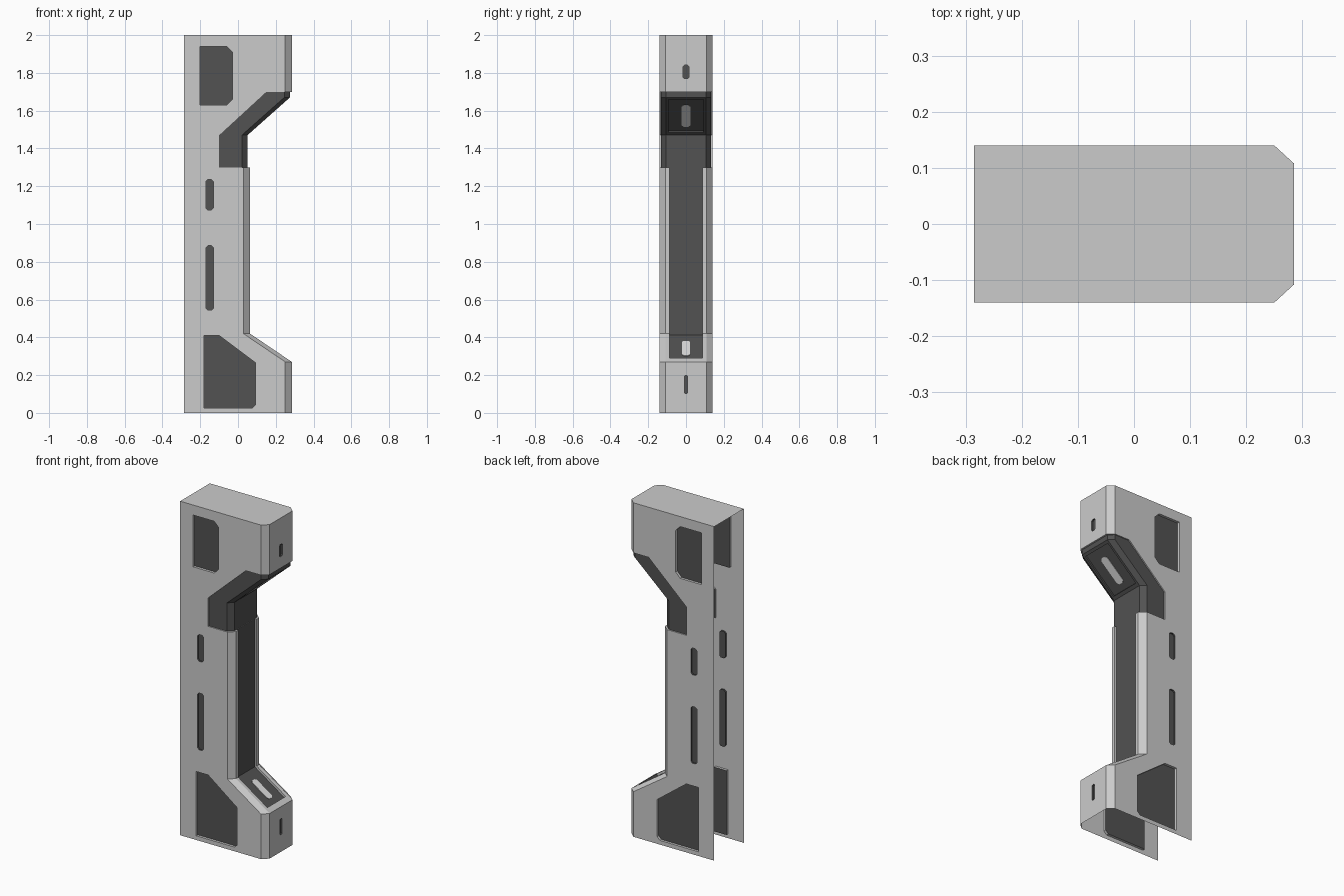
import bpy, bmesh
from mathutils import Vector as V

if "Cube" in bpy.data.objects:
    bpy.data.objects.remove(bpy.data.objects["Cube"])

LIGHT, DARK = 0, 1


def material(name, c):
    m = bpy.data.materials.new(name)
    m.diffuse_color = (c, c, c, 1)
    m.use_nodes = True
    m.node_tree.nodes["Principled BSDF"].inputs["Base Color"].default_value = m.diffuse_color
    return m


MATS = [material("light_grey", 0.6), material("dark_grey", 0.085)]
LAMP = [material("lamp_white", 0.75)]


def finish(name, bm, mats=MATS):
    bmesh.ops.recalc_face_normals(bm, faces=bm.faces)
    me = bpy.data.meshes.new(name)
    bm.to_mesh(me)
    bm.free()
    for m in mats:
        me.materials.append(m)
    ob = bpy.data.objects.new(name, me)
    bpy.context.collection.objects.link(ob)
    return ob


def prism(name, pts, vec, side=LIGHT, cap=DARK, mats=MATS):
    """Polygon swept along a vector."""
    bm = bmesh.new()
    a = [bm.verts.new(p) for p in pts]
    b = [bm.verts.new(V(p) + V(vec)) for p in pts]
    for ring in (a, b):
        bm.faces.new(ring).material_index = cap
    n = len(a)
    for i in range(n):
        j = (i + 1) % n
        bm.faces.new((a[i], a[j], b[j], b[i])).material_index = side
    return finish(name, bm, mats)


def chamfered(name, front, back_x, half, inner, shift, mat):
    """XZ profile swept along y, with its front corners chamfered."""
    pts = [(back_x, front[-1][1]), (back_x, front[0][1])] + front
    bm = bmesh.new()
    rows = []
    for y, s in ((-half, shift), (-inner, 0), (inner, 0), (half, shift)):
        rows.append([bm.verts.new((x - (s if i > 1 else 0), y, z))
                     for i, (x, z) in enumerate(pts)])
    n = len(pts)
    for r, q in zip(rows, rows[1:]):
        for i in range(n):
            j = (i + 1) % n
            bm.faces.new((r[i], r[j], q[j], q[i]))
    bm.faces.new(rows[0])
    bm.faces.new(rows[-1])
    for f in bm.faces:
        f.material_index = mat
    return finish(name, bm)


def cut(ob, cutter):
    mod = ob.modifiers.new("cut", 'BOOLEAN')
    mod.operation = 'DIFFERENCE'
    mod.solver = 'EXACT'
    mod.object = cutter
    dg = bpy.context.evaluated_depsgraph_get()
    me = bpy.data.meshes.new_from_object(ob.evaluated_get(dg))
    ob.modifiers.clear()
    ob.data = me
    bpy.data.objects.remove(cutter)


def slot(c, u, v, hl, hw):
    """Long octagon around c: u is the long direction, v the short one."""
    k = hw * 0.5
    c, u, v = V(c), V(u).normalized(), V(v)
    return [c + u * a + v * b for a, b in (
        (hl, -k), (hl, k), (hl - k, hw), (k - hl, hw),
        (-hl, k), (-hl, -k), (k - hl, -hw), (hl - k, -hw))]


def xz(pts, y):
    return [(x, y, z) for x, z in pts]


# main housing
body = chamfered("pillar_housing",
                 [(0.285, 0), (0.285, 0.27), (0.063, 0.42), (0.063, 1.455),
                  (0.285, 1.65), (0.285, 2)], -0.285, 0.14, 0.108, 0.035, LIGHT)

# dark bracket: slightly sunken band wrapping the upper bend
notch = prism("bracket_cutter", xz([(-0.10, 1.30), (-0.10, 1.47), (0.15, 1.70),
              (0.35, 1.70), (0.35, 1.30)], -0.2), (0, 0.4, 0), LIGHT, LIGHT)
core = chamfered("bracket_core", [(0.05, 1.2), (0.05, 1.47), (0.275, 1.67),
                 (0.275, 1.8)], -0.2, 0.133, 0.106, 0.03, DARK)
cut(notch, core)
cut(body, notch)

# recessed dark strip on the waist and the lower slope
cut(body, prism("strip_cutter", xz([(0.0505, 1.31), (0.0505, 0.413), (0.248, 0.279),
    (0.272, 0.315), (0.15, 0.5), (0.15, 1.31)], -0.087), (0, 0.174, 0), DARK, LIGHT))

# inset panel under the upper slope
a, b = V((0.05, 0, 1.47)), V((0.275, 0, 1.67))
up = (b - a).normalized()
nrm = V((up.z, 0, -up.x))
p, q = a.lerp(b, 0.07), a.lerp(b, 0.94)
panel = [w + V((0, -0.093, 0)) for w in (p - nrm * 0.01, q - nrm * 0.01,
                                         q + nrm * 0.03, p + nrm * 0.03)]
cut(body, prism("under_panel_cutter", panel, (0, 0.186, 0), DARK, DARK))

# side panels and side slots, on both sides
upper = [(-0.20, 1.63), (-0.06, 1.63), (-0.03, 1.66), (-0.03, 1.91),
         (-0.06, 1.94), (-0.20, 1.94)]
lower = [(-0.18, 0.025), (0.075, 0.025), (0.093, 0.043), (0.093, 0.265),
         (-0.10, 0.41), (-0.18, 0.41)]
for s in (-1, 1):
    for pts in (upper, lower):
        cut(body, prism("panel_cutter", xz(pts, s * 0.2), (0, -s * 0.075, 0)))
    for z, hl in ((1.155, 0.08), (0.715, 0.17)):
        cut(body, prism("slot_cutter", slot((-0.15, s * 0.2, z), (0, 0, 1), (1, 0, 0),
            hl, 0.02), (0, -s * 0.07, 0), DARK))

# small slots on the front ends
for z, hl, hw in ((1.805, 0.036, 0.015), (0.15, 0.048, 0.009)):
    cut(body, prism("front_slot_cutter", slot((0.35, 0, z), (0, 0, 1), (0, 1, 0),
        hl, hw), (-0.075, 0, 0), DARK))

# open the back and the bottom
bm = bmesh.new()
bm.from_mesh(body.data)
gone = [f for f in bm.faces if all(v.co.x < -0.284 for v in f.verts)
        or all(v.co.z < 0.001 for v in f.verts)]
bmesh.ops.delete(bm, geom=gone, context='FACES')
bm.to_mesh(body.data)
bm.free()

# light plates on both slopes
prism("upper_lamp", slot(a.lerp(b, 0.48) - nrm * 0.012, up, (0, 1, 0), 0.085, 0.025),
      nrm * 0.005, 0, 0, LAMP)
d = V((0.1975, 0, -0.134)).normalized()
n2 = V((-d.z, 0, d.x))
prism("lower_lamp", slot(V((0.158, 0, 0.34)) - n2 * 0.002, d, (0, 1, 0), 0.07, 0.022),
      n2 * 0.005, 0, 0, LAMP)
